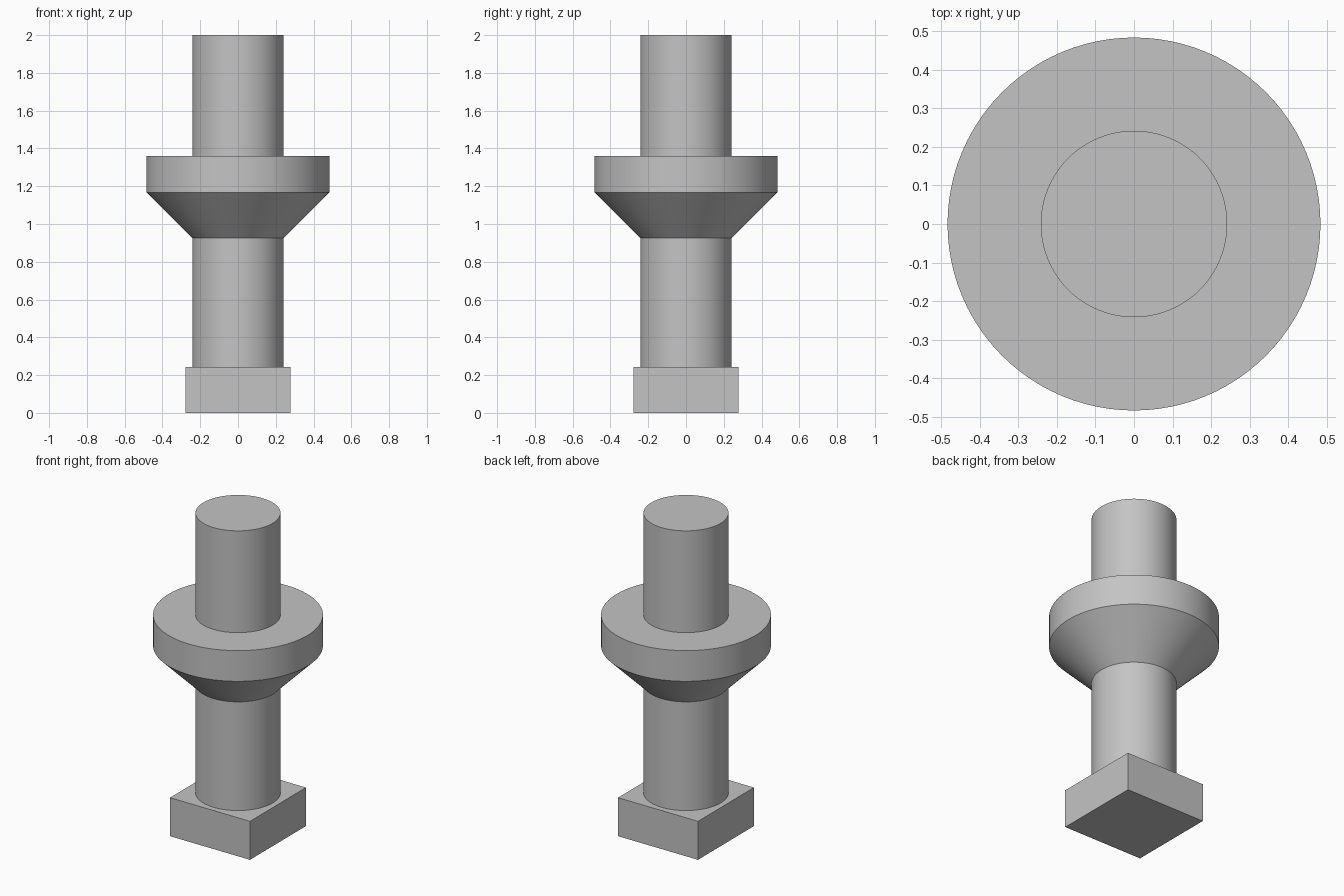
import bpy
import math

cube = bpy.data.objects.get("Cube")
if cube:
    bpy.data.objects.remove(cube, do_unlink=True)

GREY = (0.55, 0.55, 0.55, 1.0)
grey = bpy.data.materials.new("plain grey")
grey.use_nodes = True
grey.diffuse_color = GREY
grey.node_tree.nodes["Principled BSDF"].inputs["Base Color"].default_value = GREY

SHAFT_R, FLANGE_R, SIDES = 0.242, 0.484, 96
BASE_TOP, CONE_BOTTOM, FLANGE_BOTTOM, FLANGE_TOP, TOP = 0.242, 0.925, 1.167, 1.36, 2.0


def finish(name):
    obj = bpy.context.object
    obj.name = name
    obj.data.materials.append(grey)
    return obj


def turned(name, r_low, r_high, z_low, z_high):
    """Round section between two heights, straight or tapered."""
    bpy.ops.mesh.primitive_cone_add(
        vertices=SIDES, radius1=r_low, radius2=r_high,
        depth=z_high - z_low, location=(0, 0, (z_low + z_high) / 2))
    bpy.ops.object.shade_smooth_by_angle(angle=math.radians(30))
    return finish(name)


# Square foot
bpy.ops.mesh.primitive_cube_add(size=1, location=(0, 0, BASE_TOP / 2))
foot = finish("square_foot")
foot.scale = (0.556, 0.556, BASE_TOP)

# Shaft, tapered collar and flange
turned("lower_shaft", SHAFT_R, SHAFT_R, BASE_TOP, CONE_BOTTOM)
turned("tapered_collar", SHAFT_R, FLANGE_R, CONE_BOTTOM, FLANGE_BOTTOM)
turned("flange", FLANGE_R, FLANGE_R, FLANGE_BOTTOM, FLANGE_TOP)
turned("upper_shaft", SHAFT_R, SHAFT_R, FLANGE_TOP, TOP)
